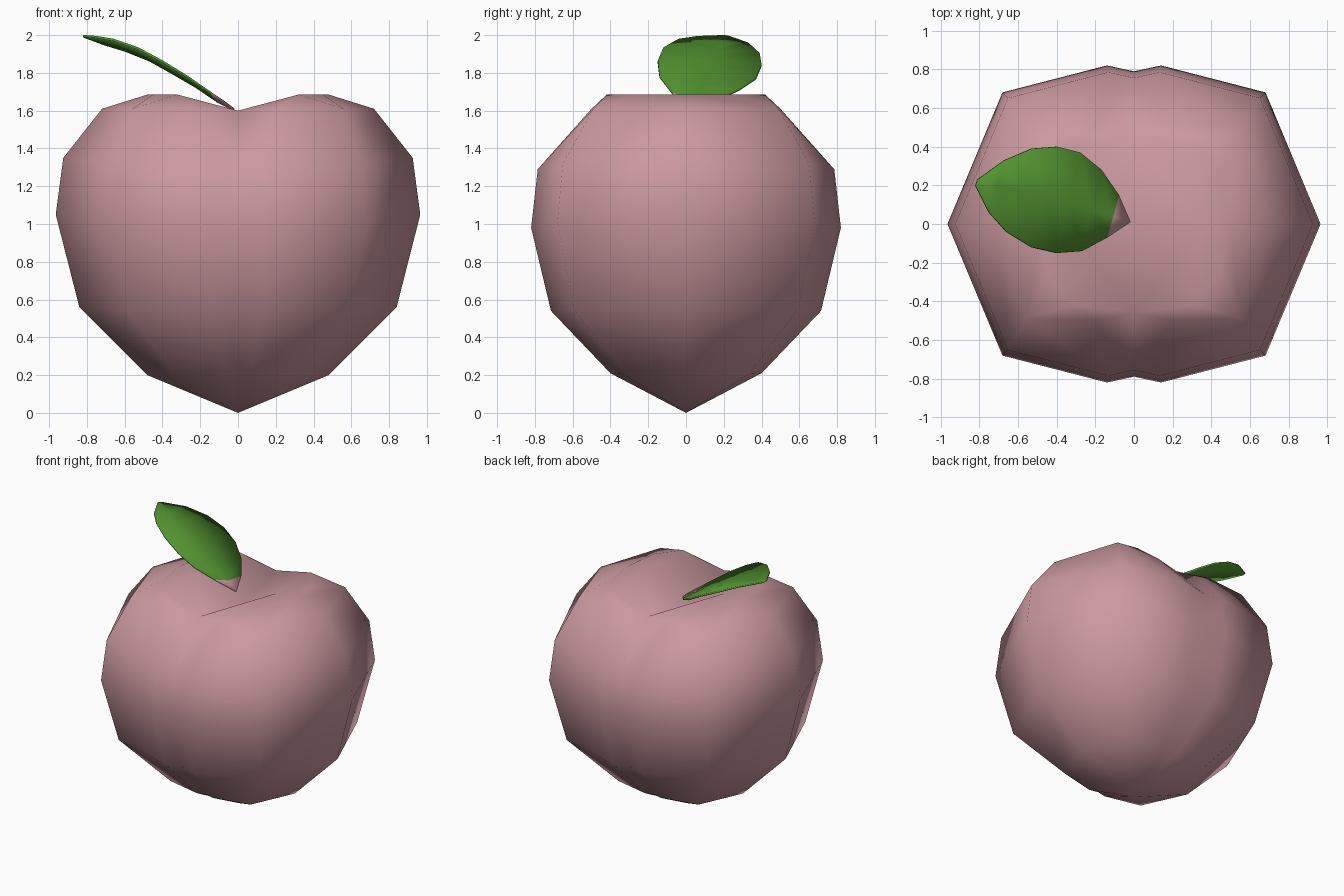
import bpy

if "Cube" in bpy.data.objects:
    bpy.data.objects.remove(bpy.data.objects["Cube"])


def material(name, color):
    m = bpy.data.materials.new(name)
    m.diffuse_color = (*color, 1.0)
    m.use_nodes = True
    m.node_tree.nodes["Principled BSDF"].inputs["Base Color"].default_value = m.diffuse_color
    return m


def make_object(name, verts, faces, mats):
    me = bpy.data.meshes.new(name)
    me.from_pydata(verts, [], faces)
    for m in mats:
        me.materials.append(m)
    for p in me.polygons:
        p.use_smooth = True
    ob = bpy.data.objects.new(name, me)
    bpy.context.collection.objects.link(ob)
    return ob


pink = material("peach_pink", (0.60, 0.32, 0.35))
green = material("leaf_green", (0.085, 0.29, 0.03))

# Fruit: a quarter (front right) built from rings, then mirrored twice.
# Each ring: side radius, side height, front radius, front height
rings = [(0.48, 0.20, 0.40, 0.21), (0.84, 0.56, 0.715, 0.54),
         (0.965, 1.05, 0.82, 0.98), (0.925, 1.35, 0.785, 1.29)]
verts = [(0, 0, 0)]
for rx, zx, ry, zy in rings:
    verts += [(0, -0.963 * ry, zy),                       # crease
              (0.145 * rx, -ry, zy),                      # front of lobe
              (0.705 * rx, -0.83 * ry, (zx + zy) / 2),    # corner
              (rx, 0, zx)]                                # side
# shoulder ring, lobe top and crease bottom
verts += [(0, -0.46, 1.60), (0.2, -0.50, 1.61), (0.56, -0.49, 1.61), (0.72, 0, 1.61)]
b6 = len(verts)
verts += [(0.32, -0.42, 1.685), (0.45, -0.25, 1.685), (0.48, 0, 1.685),
          (0.32, 0, 1.685), (0, 0, 1.50)]
faces = [(0, j + 2, j + 1) for j in range(3)]
for r in range(4):
    for j in range(3):
        a = 1 + r * 4 + j
        faces.append((a, a + 1, a + 5, a + 4))
s = b6 - 4
faces += [(s, s + 1, b6), (s + 1, s + 2, b6 + 1, b6), (s + 2, s + 3, b6 + 2, b6 + 1),
          (b6, b6 + 1, b6 + 2, b6 + 3), (s, b6, b6 + 3, b6 + 4)]
fruit = make_object("peach_fruit", verts, faces, [pink])
mirror = fruit.modifiers.new("mirror", 'MIRROR')
mirror.use_axis = (True, True, False)
mirror.merge_threshold = 0.001

# Leaf: rows across the blade (front edge, back edge), slightly cupped
front = [(-0.14, -0.07, 1.69), (-0.27, -0.14, 1.78), (-0.40, -0.15, 1.86),
         (-0.53, -0.12, 1.93), (-0.66, -0.04, 1.975), (-0.75, 0.06, 1.99)]
back = [(-0.08, 0.15, 1.65), (-0.17, 0.28, 1.71), (-0.28, 0.37, 1.77),
        (-0.40, 0.40, 1.84), (-0.53, 0.39, 1.90), (-0.67, 0.33, 1.955)]
verts = [(-0.02, 0.01, 1.605)]
for f, b in zip(front, back):
    mid = [(p + q) / 2 for p, q in zip(f, b)]
    mid[2] -= 0.02
    verts += [f, tuple(mid), b]
tip = len(verts)
verts += [(-0.82, 0.20, 1.995), (-0.81, 0.23, 1.99)]
faces = [(0, 2, 1), (0, 3, 2)]
for r in range(5):
    for j in range(2):
        a = 1 + r * 3 + j
        faces.append((a, a + 1, a + 4, a + 3))
l = tip - 3
faces += [(l, l + 1, tip), (l + 1, tip + 1, tip), (l + 1, l + 2, tip + 1)]
# turn every face upward
up = []
for f in faces:
    (x0, y0, _), (x1, y1, _), (x2, y2, _) = [verts[i] for i in f[:3]]
    area = (x1 - x0) * (y2 - y0) - (y1 - y0) * (x2 - x0)
    up.append(f if area > 0 else f[::-1])
leaf = make_object("leaf", verts, up, [green, pink])
for p in leaf.data.polygons:      # pink at the leaf base
    p.material_index = 1 if 0 in p.vertices else 0
solid = leaf.modifiers.new("thickness", 'SOLIDIFY')
solid.thickness = 0.012
solid.offset = 0
